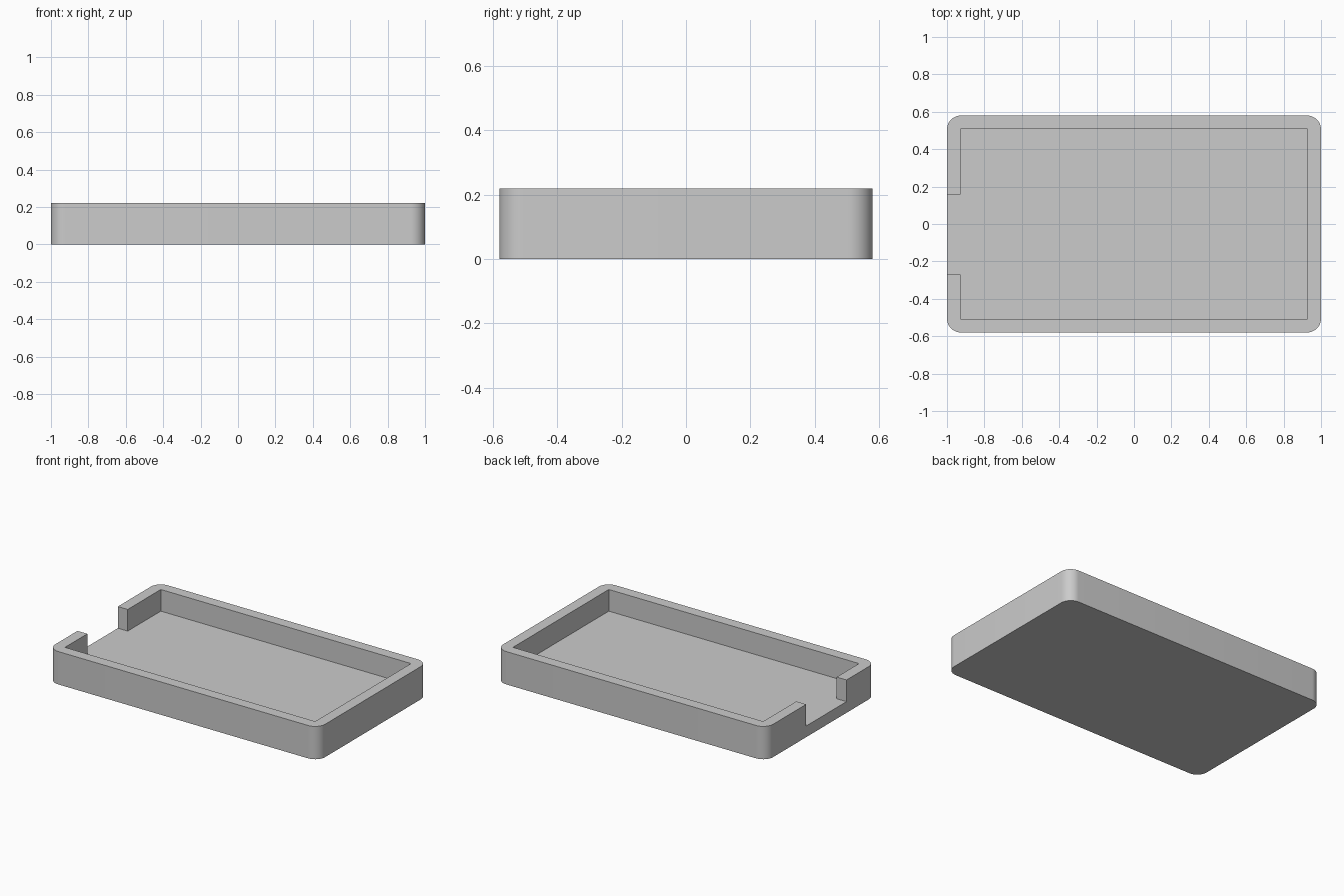
import bpy
import bmesh
import math

HALF_X, HALF_Y, HEIGHT = 1.0, 0.58, 0.22
IN_X, IN_Y, FLOOR = 0.927, 0.507, 0.075
RADIUS, CORNER_STEPS = 0.075, 12
NOTCH_FRONT, NOTCH_BACK = -0.27, 0.157

old = bpy.data.objects.get("Cube")
if old:
    bpy.data.objects.remove(old, do_unlink=True)

grey = bpy.data.materials.new("light_grey")
grey.use_nodes = True
colour = (0.6, 0.6, 0.6, 1)
grey.diffuse_color = colour
grey.node_tree.nodes["Principled BSDF"].inputs["Base Color"].default_value = colour


def prism(name, outline, low, high):
    """Extrude a flat outline from one height to another."""
    bm = bmesh.new()
    base = bm.faces.new([bm.verts.new((x, y, low)) for x, y in outline])
    top = bmesh.ops.extrude_face_region(bm, geom=[base])["geom"]
    moved = [v for v in top if isinstance(v, bmesh.types.BMVert)]
    bmesh.ops.translate(bm, verts=moved, vec=(0, 0, high - low))
    bmesh.ops.recalc_face_normals(bm, faces=bm.faces)
    mesh = bpy.data.meshes.new(name)
    bm.to_mesh(mesh)
    bm.free()
    mesh.materials.append(grey)
    obj = bpy.data.objects.new(name, mesh)
    bpy.context.collection.objects.link(obj)
    return obj


# Solid tray with rounded upright corners
rounded = []
for i, (sx, sy) in enumerate([(1, 1), (-1, 1), (-1, -1), (1, -1)]):
    for step in range(CORNER_STEPS + 1):
        a = math.pi / 2 * (i + step / CORNER_STEPS)
        rounded.append((sx * (HALF_X - RADIUS) + RADIUS * math.cos(a),
                        sy * (HALF_Y - RADIUS) + RADIUS * math.sin(a)))
tray = prism("tray", rounded, 0, HEIGHT)

# Square-cornered cavity with an opening through the right end wall
outside = -HALF_X - 0.1
cavity = prism("cavity_cutter", [
    (IN_X, -IN_Y), (IN_X, IN_Y), (-IN_X, IN_Y),
    (-IN_X, NOTCH_BACK), (outside, NOTCH_BACK),
    (outside, NOTCH_FRONT), (-IN_X, NOTCH_FRONT), (-IN_X, -IN_Y),
], FLOOR, HEIGHT + 0.1)
cavity.hide_render = True

cut = tray.modifiers.new("hollow", "BOOLEAN")
cut.operation = "DIFFERENCE"
cut.solver = "EXACT"
cut.object = cavity

bpy.ops.object.select_all(action="DESELECT")
tray.select_set(True)
bpy.context.view_layer.objects.active = tray
bpy.ops.object.modifier_apply(modifier=cut.name)
bpy.data.objects.remove(cavity, do_unlink=True)

# Smooth corners, crisp rims
bpy.ops.object.shade_smooth_by_angle(angle=math.radians(30))
